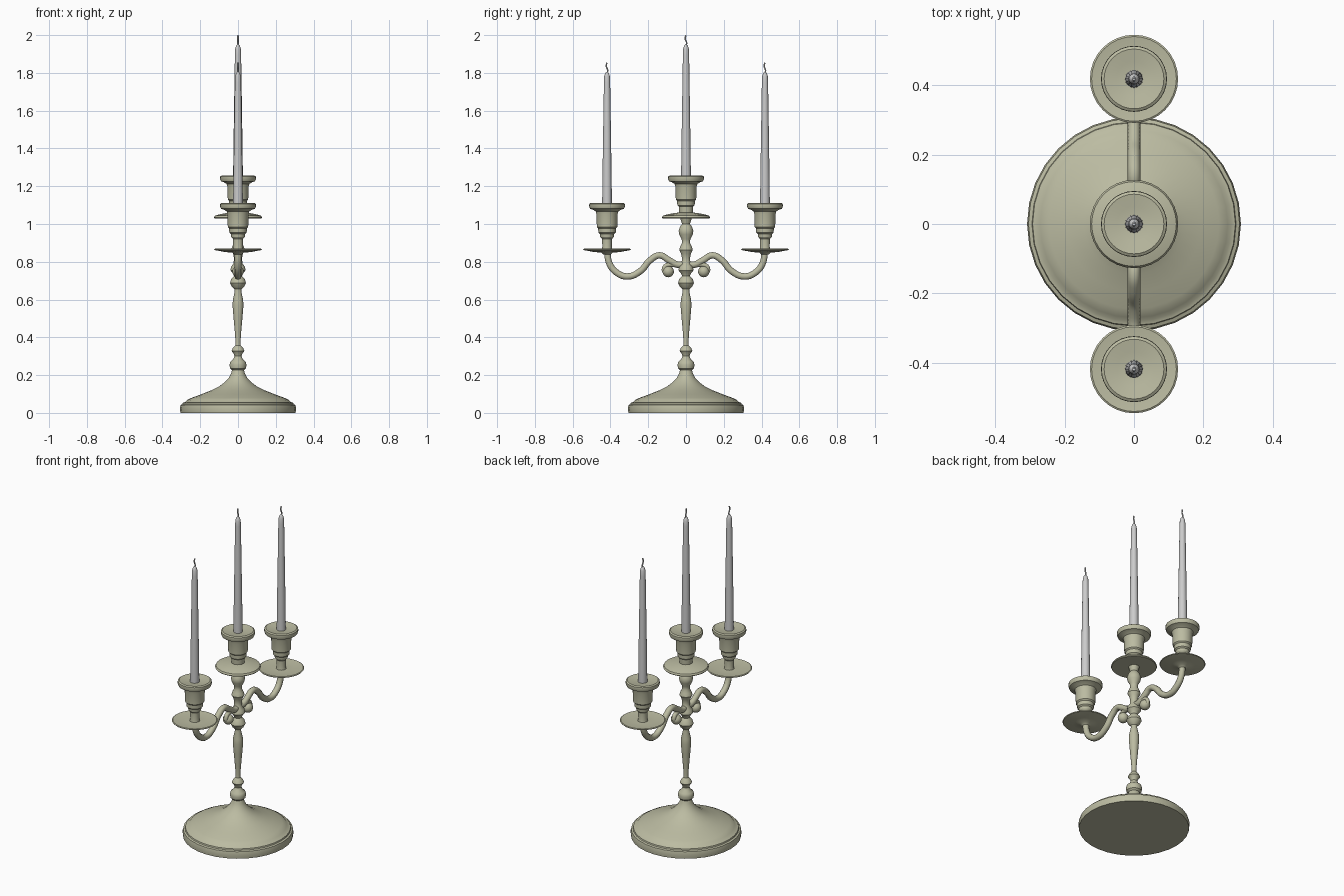
import bpy, math

if "Cube" in bpy.data.objects:
    bpy.data.objects.remove(bpy.data.objects["Cube"])

metal = bpy.data.materials.new("olive_metal")
metal.diffuse_color = (0.50, 0.50, 0.36, 1)
metal.use_nodes = True
metal.node_tree.nodes["Principled BSDF"].inputs["Base Color"].default_value = metal.diffuse_color


def finish(obj, mat, angle=35):
    if mat:
        obj.data.materials.append(mat)
    bpy.ops.object.select_all(action='DESELECT')
    obj.select_set(True)
    bpy.context.view_layer.objects.active = obj
    bpy.ops.object.shade_smooth_by_angle(angle=math.radians(angle))
    return obj


def lathe(name, profile, y=0, z=0, sides=32, mat=None):
    """Revolve (radius, height) points, bottom to top, closed at both ends."""
    verts, faces = [], []
    for r, h in profile:
        for i in range(sides):
            a = 2 * math.pi * i / sides
            verts.append((r * math.cos(a), r * math.sin(a), h))
    for k in range(len(profile) - 1):
        for i in range(sides):
            j = (i + 1) % sides
            a, b = k * sides, (k + 1) * sides
            faces.append((a + i, a + j, b + j, b + i))
    faces.append(tuple(reversed(range(sides))))
    top = (len(profile) - 1) * sides
    faces.append(tuple(range(top, top + sides)))
    me = bpy.data.meshes.new(name)
    me.from_pydata(verts, [], faces)
    obj = bpy.data.objects.new(name, me)
    bpy.context.collection.objects.link(obj)
    obj.location = (0, y, z)
    return finish(obj, mat)


def tube(name, points, radius, mat=None, res=6):
    """Round tube through the (x, y, z) points."""
    cu = bpy.data.curves.new(name, 'CURVE')
    cu.dimensions = '3D'
    cu.bevel_depth = radius
    cu.bevel_resolution = 3
    cu.resolution_u = res
    cu.use_fill_caps = True
    sp = cu.splines.new('BEZIER')
    sp.bezier_points.add(len(points) - 1)
    for bp, p in zip(sp.bezier_points, points):
        bp.co = p
        bp.handle_left_type = bp.handle_right_type = 'AUTO'
    obj = bpy.data.objects.new(name, cu)
    bpy.context.collection.objects.link(obj)
    if mat:
        cu.materials.append(mat)
    return obj


# Stepped round foot sweeping up into the stem
lathe("base", [(.305, 0), (.308, .025), (.304, .042), (.294, .046), (.292, .054),
               (.280, .057), (.270, .068), (.245, .080), (.195, .098), (.145, .118),
               (.10, .14), (.07, .163), (.048, .187), (.036, .21), (.030, .232)], mat=metal)

# Turned stem
lathe("stem", [(.030, .225), (.042, .236), (.045, .255), (.040, .272), (.024, .285),
               (.019, .300), (.024, .315), (.034, .328), (.028, .342), (.014, .358),
               (.013, .375), (.017, .43), (.024, .51), (.029, .57), (.027, .60),
               (.018, .64), (.018, .655), (.032, .668), (.042, .688), (.036, .708),
               (.021, .725), (.026, .738), (.040, .755), (.036, .775), (.024, .79),
               (.021, .82), (.026, .842), (.036, .862), (.030, .882), (.021, .90),
               (.023, .92), (.036, .945), (.039, .965), (.032, .985), (.021, 1.0),
               (.026, 1.015), (.032, 1.035)], mat=metal)

# Domed middle drip dish and middle cup
lathe("middle_drip_dish", [(.030, 1.030), (.124, 1.030), (.127, 1.034), (.122, 1.044),
                           (.095, 1.052), (.060, 1.058), (.030, 1.062)], mat=metal)
cup = [(.036, -.20), (.038, -.165), (.046, -.158), (.047, -.135), (.054, -.128),
       (.056, -.060), (.060, -.045), (.075, -.036), (.090, -.031), (.095, -.018),
       (.094, -.005), (.086, 0), (.050, -.006), (.022, -.010)]
lathe("middle_cup", cup, z=1.257, mat=metal)


# Tapered candle with a bent wick
def candle(label, y, z):
    lathe(label + "_candle", [(.026, -.03), (.0245, .12), (.021, .35), (.0165, .64),
                              (.015, .672), (.010, .688), (.003, .696)], y, z, sides=16)
    tube(label + "_wick", [(0, y, z + .685), (0, y + .003, z + .705),
                           (0, y - .004, z + .725), (0, y - .001, z + .744)], .004)


candle("middle", 0, 1.255)

# Side branches, mirrored front and back
arm_path = [(0, .785), (.045, .785), (.090, .808), (.140, .834), (.190, .808),
            (.240, .752), (.310, .722), (.370, .745), (.405, .790), (.418, .855)]
for label, s in (("front", -1), ("back", 1)):
    y = s * .418
    tube(label + "_arm", [(0, s * a, h) for a, h in arm_path], .018, metal)
    # Little scroll under the arm
    tube(label + "_scroll", [(0, s * a, h) for a, h in
         ((.050, .782), (.085, .785), (.112, .772), (.112, .746), (.092, .742))], .013, metal)
    bpy.ops.mesh.primitive_uv_sphere_add(segments=20, ring_count=12, radius=.030,
                                         location=(0, s * .094, .748))
    ball = bpy.context.object
    ball.name = label + "_scroll_ball"
    finish(ball, metal)
    lathe(label + "_drip_dish", [(.018, .838), (.030, .848), (.070, .852), (.124, .862),
                                 (.127, .866), (.122, .869), (.070, .862), (.028, .864),
                                 (.025, .88), (.026, .92), (.036, .932)], y, mat=metal)
    side_cup = [(.026, -.19), (.036, -.18)] + cup[1:]
    lathe(label + "_cup", side_cup, y, 1.112, mat=metal)
    candle(label, y, 1.110)
